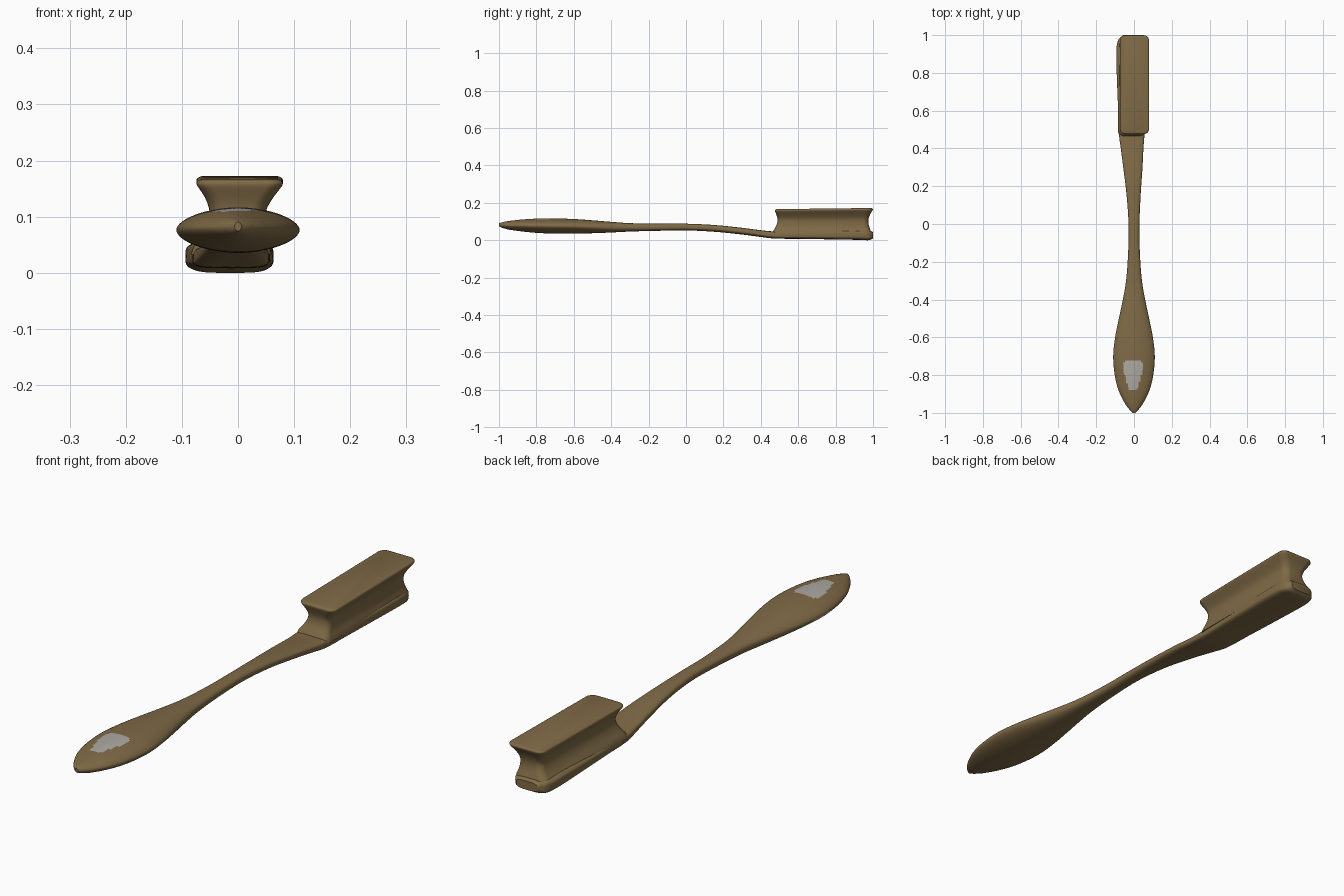
import bpy, bmesh, math

if "Cube" in bpy.data.objects:
    bpy.data.objects.remove(bpy.data.objects["Cube"])


def material(name, rgb):
    m = bpy.data.materials.new(name)
    m.diffuse_color = (*rgb, 1)
    m.use_nodes = True
    m.node_tree.nodes["Principled BSDF"].inputs["Base Color"].default_value = m.diffuse_color
    return m


brown = material("brown", (0.215, 0.145, 0.062))
grey = material("light_grey", (0.42, 0.40, 0.37))


def loft(name, rings):
    """Skin a list of closed rings and cap both ends."""
    bm = bmesh.new()
    loops = [[bm.verts.new(p) for p in r] for r in rings]
    n = len(loops[0])
    for a, b in zip(loops, loops[1:]):
        for i in range(n):
            j = (i + 1) % n
            bm.faces.new((a[i], a[j], b[j], b[i]))
    bm.faces.new(loops[0][::-1])
    bm.faces.new(loops[-1])
    bmesh.ops.recalc_face_normals(bm, faces=bm.faces)
    me = bpy.data.meshes.new(name)
    bm.to_mesh(me)
    bm.free()
    ob = bpy.data.objects.new(name, me)
    bpy.context.collection.objects.link(ob)
    me.materials.append(brown)
    me.materials.append(grey)
    bpy.ops.object.select_all(action='DESELECT')
    ob.select_set(True)
    bpy.context.view_layer.objects.active = ob
    bpy.ops.object.shade_smooth_by_angle(angle=math.radians(40))
    return ob


def spow(v, e):
    return math.copysign(abs(v) ** e, v)


def smooth(stations, steps):
    """Hermite interpolation through the stations."""
    def slope(i, k):
        a, b = stations[max(i - 1, 0)], stations[min(i + 1, len(stations) - 1)]
        return (b[k] - a[k]) / (b[0] - a[0])
    out = []
    for i in range(len(stations) - 1):
        a, b = stations[i], stations[i + 1]
        h = b[0] - a[0]
        for s in range(steps):
            t = s / steps
            row = [a[0] + h * t]
            for k in range(1, len(a)):
                row.append((2*t**3 - 3*t**2 + 1) * a[k] + (t**3 - 2*t*t + t) * h * slope(i, k)
                           + (3*t*t - 2*t**3) * b[k] + (t**3 - t*t) * h * slope(i + 1, k))
            out.append(row)
    return out + [list(stations[-1])]


# handle and head plate: y, centre x, half width, bottom z, top z, section exponent
stations = [
    (-1.0, 0, 0.006, 0.077, 0.093, 1.0), (-0.985, 0, 0.022, 0.070, 0.098, 1.0),
    (-0.95, 0, 0.048, 0.060, 0.105, 1.1), (-0.88, 0, 0.082, 0.050, 0.113, 1.1),
    (-0.80, 0, 0.102, 0.042, 0.118, 1.1), (-0.70, 0, 0.110, 0.038, 0.119, 1.1),
    (-0.60, 0, 0.100, 0.038, 0.116, 1.1), (-0.50, 0, 0.080, 0.040, 0.109, 1.0),
    (-0.40, 0, 0.059, 0.044, 0.101, 0.9), (-0.30, 0, 0.042, 0.049, 0.094, 0.8),
    (-0.15, 0, 0.031, 0.053, 0.091, 0.8), (0.0, 0, 0.029, 0.055, 0.091, 0.8),
    (0.15, -0.002, 0.037, 0.048, 0.084, 0.8), (0.30, -0.006, 0.051, 0.033, 0.069, 0.7),
    (0.40, -0.010, 0.060, 0.020, 0.056, 0.6), (0.47, -0.012, 0.067, 0.012, 0.050, 0.5),
    (0.60, -0.013, 0.071, 0.010, 0.052, 0.5), (0.85, -0.015, 0.078, 0.006, 0.058, 0.5),
    (0.94, -0.015, 0.077, 0.004, 0.058, 0.5), (0.98, -0.013, 0.067, 0.003, 0.056, 0.5),
    (1.0, -0.010, 0.046, 0.012, 0.046, 0.6)]
N = 64
rings = []
for y, cx, hw, zb, zt, e in smooth(stations, 9):
    ring = []
    for i in range(N):
        a = math.tau * i / N
        ring.append((cx + hw * spow(math.cos(a), e), y,
                     (zb + zt) / 2 + (zt - zb) / 2 * spow(math.sin(a), e)))
    rings.append(ring)
handle = loft("handle_and_head_plate", rings)

# grey thumb patch on top and a thin sliver on the left edge
for f in handle.data.polygons:
    c = f.center
    t = (c.y + 0.88) / 0.16
    if f.normal.z > 0.3 and 0 < t < 1:
        half = 0.02 + 0.035 * min(1, t / 0.7) - 0.015 * max(0, (t - 0.8) / 0.2)
        if abs(c.x + 0.005) < half:
            f.material_index = 1
    elif c.x < -0.09 and -0.75 < c.y < -0.64 and 0.062 < c.z < 0.078:
        f.material_index = 1


def rounded_rect(cx, hw, y0, y1, z, r=0.028, seg=6):
    """Rounded rectangle whose height rises slightly towards the back."""
    pts = []
    for q, (sx, ey) in enumerate(((1, y1 - r), (-1, y1 - r), (-1, y0 + r), (1, y0 + r))):
        for s in range(seg + 1):
            a = math.pi / 2 * (q + s / seg)
            y = ey + r * math.sin(a)
            rise = 0.012 * (y - 1.0) * max(0, z - 0.1) / 0.075
            pts.append((cx + sx * (hw - r) + r * math.cos(a), y, z + rise))
    return pts


# waisted bristle block: z, centre x, half width, front y, back y
levels = [
    (0.035, -0.012, 0.072, 0.462, 0.985), (0.050, -0.011, 0.068, 0.466, 0.988),
    (0.065, -0.008, 0.060, 0.474, 0.983), (0.085, -0.004, 0.053, 0.485, 0.977),
    (0.105, -0.001, 0.050, 0.489, 0.975), (0.120, 0.0, 0.052, 0.489, 0.977),
    (0.140, 0.002, 0.061, 0.484, 0.984), (0.157, 0.003, 0.072, 0.478, 0.994),
    (0.166, 0.003, 0.077, 0.476, 0.999), (0.172, 0.003, 0.075, 0.478, 0.998),
    (0.175, 0.003, 0.068, 0.484, 0.992)]
loft("bristles", [rounded_rect(cx, hw, y0, y1, z) for z, cx, hw, y0, y1 in smooth(levels, 2)])

# rest the lowest point on the ground
low = min(v.co.z for v in handle.data.vertices)
for ob in bpy.context.collection.objects:
    ob.location.z -= low
